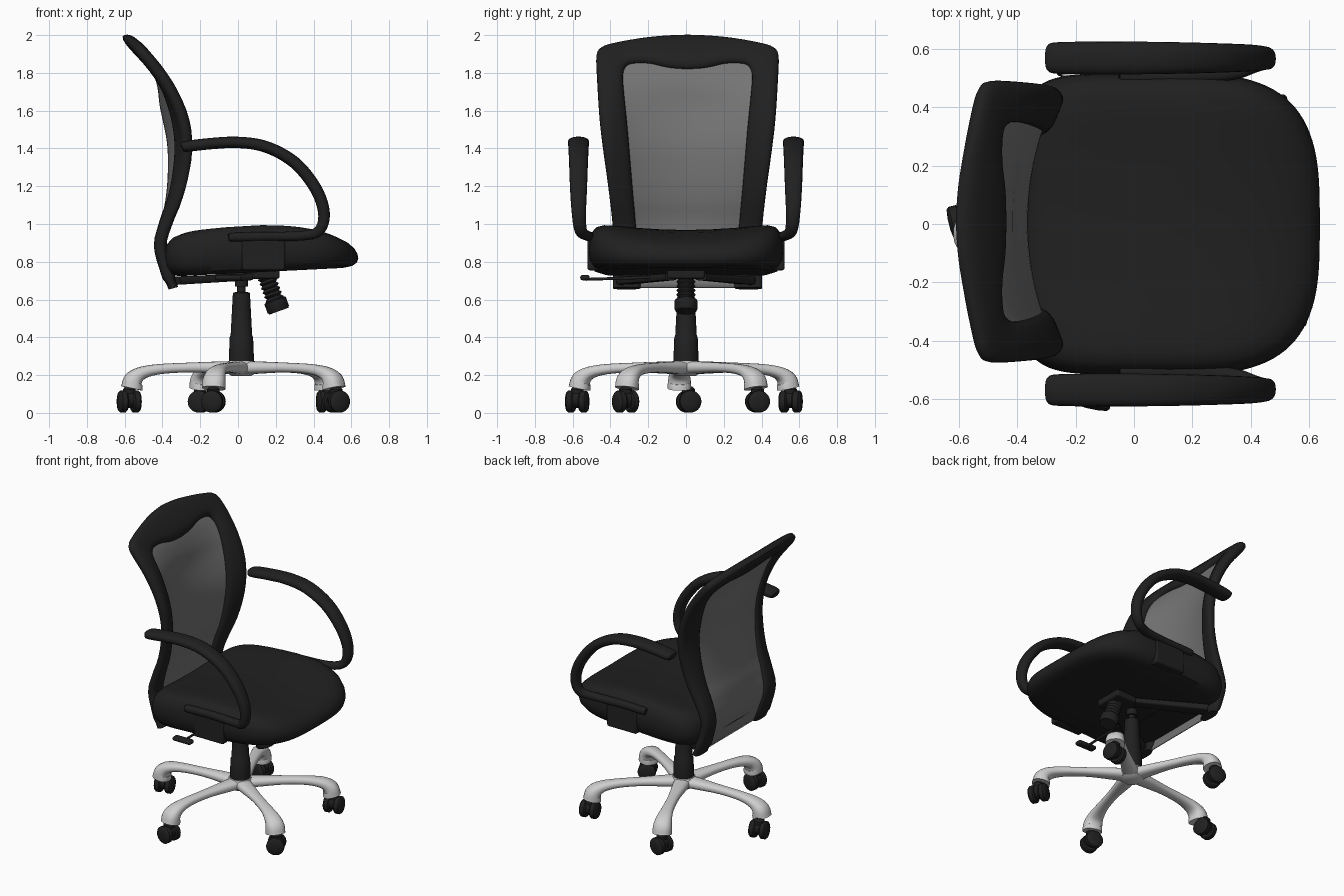
import bpy, bmesh, math
from mathutils import Matrix, Vector

if "Cube" in bpy.data.objects:
    bpy.data.objects.remove(bpy.data.objects["Cube"])


def material(name, r, g, b):
    m = bpy.data.materials.new(name)
    m.diffuse_color = (r, g, b, 1)
    m.use_nodes = True
    m.node_tree.nodes["Principled BSDF"].inputs["Base Color"].default_value = m.diffuse_color
    return m


BLACK = material("black fabric and plastic", 0.0145, 0.0145, 0.0145)
MESH = material("grey mesh", 0.175, 0.175, 0.175)
SILVER = material("silver metal", 0.62, 0.62, 0.62)


def interp(keys, t):
    """Smooth interpolation of rows (t, value, ...); returns the list of values."""
    t = min(max(t, keys[0][0]), keys[-1][0])
    i = 0
    while i < len(keys) - 2 and t > keys[i + 1][0]:
        i += 1
    a, b = keys[i], keys[i + 1]
    p, n = keys[max(i - 1, 0)], keys[min(i + 2, len(keys) - 1)]
    h = b[0] - a[0]
    s = (t - a[0]) / h
    out = []
    for k in range(1, len(a)):
        ma = (b[k] - p[k]) / (b[0] - p[0]) * h
        mb = (n[k] - a[k]) / (n[0] - a[0]) * h
        out.append((2*s**3 - 3*s*s + 1)*a[k] + (s**3 - 2*s*s + s)*ma
                   + (3*s*s - 2*s**3)*b[k] + (s**3 - s*s)*mb)
    return out


def loft(name, rings, mat, matrix=Matrix(), closed=True):
    bm = bmesh.new()
    rows = [[bm.verts.new(matrix @ Vector(p)) for p in r] for r in rings]
    n = len(rows[0])
    for a, b in zip(rows, rows[1:]):
        for j in range(n if closed else n - 1):
            k = (j + 1) % n
            bm.faces.new((a[j], a[k], b[k], b[j]))
    if closed:
        bm.faces.new(rows[0])
        bm.faces.new(rows[-1])
    bmesh.ops.recalc_face_normals(bm, faces=bm.faces)
    me = bpy.data.meshes.new(name)
    bm.to_mesh(me)
    bm.free()
    me.materials.append(mat)
    ob = bpy.data.objects.new(name, me)
    bpy.context.collection.objects.link(ob)
    return ob


def power(v, e):
    return math.copysign(abs(v) ** e, v)


def sweep(name, keys, mat, matrix, steps=48, sides=20, e=0.85):
    """Tube along (x, z) keys with in-plane radius, sideways radius and sideways shift."""
    rows = [(i, *k) for i, k in enumerate(keys)]
    last = len(keys) - 1
    rings = []
    for i in range(steps + 1):
        t = last * i / steps
        x, z, rn, ry, dy = interp(rows, t)
        a, b = interp(rows, t - 0.02), interp(rows, t + 0.02)
        d = Vector((b[0] - a[0], b[1] - a[1])).normalized()
        ring = []
        for j in range(sides):
            w = math.tau * j / sides
            c, s = power(math.cos(w), e), power(math.sin(w), e)
            ring.append((x - d.y * rn * c, dy + ry * s, z + d.x * rn * c))
        rings.append(ring)
    return loft(name, rings, mat, matrix)


def turn(name, profile, mat, origin=(0, 0, 0), axis=(0, 0, 1), sides=28):
    """Turned part from (radius, height) points along an axis."""
    m = Matrix.Translation(origin) @ Vector(axis).to_track_quat('Z', 'Y').to_matrix().to_4x4()
    rings = [[(r * math.cos(math.tau * j / sides), r * math.sin(math.tau * j / sides), h)
              for j in range(sides)] for r, h in profile]
    return loft(name, rings, mat, m)


def box(name, x0, x1, y0, y1, z0, z1, mat, bevel=0.012):
    ob = loft(name, [[(x0, y0, z), (x1, y0, z), (x1, y1, z), (x0, y1, z)] for z in (z0, z1)], mat)
    mod = ob.modifiers.new("bevel", 'BEVEL')
    mod.width, mod.segments = bevel, 3
    return ob


# Backrest surface: side profile plus a hollow in the middle
PROFILE = [(.655, -.34), (.75, -.378), (.89, -.412), (1.0, -.375), (1.13, -.318), (1.27, -.284),
           (1.42, -.272), (1.565, -.295), (1.7, -.353), (1.8, -.418), (1.9, -.50), (2.0, -.58)]
HOLLOW = [(.65, 0), (.9, 0), (1.05, .04), (1.2, .07), (1.42, .095), (1.6, .095),
          (1.75, .042), (1.86, .003), (1.92, .005), (2.0, .022)]
SHIFT = .008


def back_x(y, z):
    return interp(PROFILE, z)[0] - interp(HOLLOW, z)[0] * max(0, 1 - (y / .42) ** 2)


# Back frame: outer and inner outline (y, z, y, z), from the middle of the top to the foot
OUTLINE = [(0, 2.0, 0, 1.82), (.13, 1.993, .1, 1.828), (.27, 1.975, .2, 1.85), (.40, 1.95, .29, 1.85),
           (.455, 1.93, .328, 1.83), (.482, 1.89, .342, 1.785), (.478, 1.75, .337, 1.7),
           (.465, 1.55, .32, 1.53), (.445, 1.38, .307, 1.38), (.42, 1.2, .292, 1.2),
           (.397, 1.0, .274, 1.0), (.39, .85, .262, .85), (.395, .74, .25, .74), (.395, .66, .25, .66)]
STATIONS = [(i, *r) for i, r in enumerate(OUTLINE)]
rings = []
N = 52
for i in range(-N, N + 1):
    yo, zo, yi, zi = interp(STATIONS, abs(i) / N * 13)
    side = -1 if i < 0 else 1
    thick = 0.034 if abs(i) < N - 2 else 0.026
    ring = []
    for j in range(20):
        w = math.tau * j / 20
        t = 0.5 + 0.5 * power(math.cos(w), .7)
        y, z = yi + (yo - yi) * t, zi + (zo - zi) * t
        slope = (interp(PROFILE, z + .02)[0] - interp(PROFILE, z - .02)[0]) / .04
        n = Vector((1, 0, -slope)).normalized() * thick * power(math.sin(w), .8)
        ring.append((back_x(y, z) + n.x, side * y + SHIFT, z + n.z))
    rings.append(ring)
loft("back_frame", rings, BLACK)

# Back mesh panel, its edges hidden inside the frame
WIDTH = [(.66, .29), (1.0, .31), (1.38, .34), (1.7, .37), (1.9, .38)]
rings = []
for i in range(41):
    z = .665 + (1.89 - .665) * i / 40
    w = interp(WIDTH, z)[0]
    rings.append([(back_x(w * u / 12, z), w * u / 12 + SHIFT, z) for u in range(-12, 13)])
panel = loft("back_mesh", rings, MESH, closed=False)
panel.modifiers.new("thickness", 'SOLIDIFY').thickness = 0.008

# Seat cushion: square at the back, round at the front, raised along both sides
TOP = [(-.4, .92), (-.2, .945), (.1, .968), (.3, .962), (.45, .94), (.58, .905), (.64, .88)]
LEVELS = [(.03, 0), (.5, 0), (.84, 0), (.94, .07), (.985, .22), (1, .42), (.992, .62),
          (.965, .8), (.915, .92), (.84, .98), (.7, 1), (.5, 1), (.25, 1), (.03, 1)]
rings = []
for s, level in LEVELS:
    ring = []
    for j in range(96):
        w = math.tau * j / 96
        c, sn = math.cos(w), math.sin(w)
        e = 2 / 3.2 if c > 0 else 2 / 6
        x, y = .12 + .517 * s * power(c, e), .517 * s * power(sn, e)
        top = interp(TOP, x)[0] + .04 * (y / .5) ** 2
        bottom = .72 + .05 * (x + .39)
        ring.append((x, y, bottom + (top - bottom) * level))
    rings.append(ring)
loft("seat", rings, BLACK)

# Armrests, curving in so that the lower bar lies against the seat; (x, z, radii, shift)
ARM = [(-.295, 1.408, .012, .03, 0), (-.28, 1.41, .028, .052, 0), (-.15, 1.425, .03, .056, 0),
       (0, 1.432, .03, .056, 0), (.15, 1.408, .031, .054, 0), (.30, 1.325, .032, .05, 0),
       (.41, 1.19, .032, .045, 0), (.455, 1.06, .031, .038, -.002), (.43, .965, .028, .033, -.012),
       (.34, .938, .025, .03, -.045), (.15, .934, .024, .028, -.062),
       (-.03, .93, .023, .026, -.062), (-.048, .93, .01, .012, -.062)]
for side, label in ((1, "left"), (-1, "right")):
    flip = Matrix.Translation((0, side * .569, 0)) @ Matrix.Diagonal((1, side, 1, 1))
    sweep(label + "_armrest", ARM, BLACK, flip, steps=72)
    ys = sorted((side * .46, side * .522))
    box(label + "_arm_bracket", .02, .25, *ys, .755, .92, BLACK)
    # Sloping bar under the seat that carries the foot of the backrest
    a, b = Vector((.06, side * .08)), Vector((-.33, side * .33))
    d = b - a
    m = Matrix.Translation((a.x, a.y, 0)) @ Matrix.Rotation(math.atan2(d.y, d.x), 4, 'Z')
    sweep(label + "_back_support", [(0, .72, .018, .035, 0), (d.length, .70, .022, .045, 0)],
          BLACK, m, steps=6, e=.4)

# Tilt mechanism, gas lift and column
box("tilt_mechanism", -.12, .22, -.1, .1, .71, .76, BLACK)
CX = .018
turn("gas_lift_rod", [(.022, .6), (.022, .67), (.035, .67), (.035, .73)], BLACK, (CX, 0, 0))
turn("column", [(.066, .27), (.066, .30), (.062, .40), (.057, .41), (.047, .60), (.045, .635), (.03, .64)],
     BLACK, (CX, 0, 0))

# Tension knob: ribbed bellows and a cap
ribs = [(.05 if i % 2 else .038, .012 * i) for i in range(14)]
turn("tension_knob", ribs + [(.05, .16), (.06, .165), (.06, .215), (.053, .225)],
     BLACK, (.14, 0, .75), (.34, 0, -.94))

# Height lever with a flat paddle
turn("lever_rod", [(.008, 0), (.008, .43)], BLACK, (-.05, -.1, .72), (0, -1, -.03), 10)
box("lever_paddle", -.12, .02, -.56, -.51, .702, .73, BLACK)

# Star base: hub, five legs and twin-wheel casters
turn("base_hub", [(.05, .195), (.075, .21), (.085, .24), (.07, .275), (.05, .28)], SILVER, (CX, 0, 0))
LEG = [(.02, .238, .036, .055, 0), (.12, .24, .032, .048, 0), (.28, .24, .026, .036, 0),
       (.43, .232, .027, .038, 0), (.525, .212, .034, .05, 0), (.572, .175, .05, .06, 0),
       (.582, .13, .058, .062, 0)]
WHEEL = [(.02, -.022), (.05, -.022), (.058, -.014), (.058, .012), (.05, .02), (.02, .024)]
AXLES = [(1, .2), (.2, 1), (1, .25), (.2, 1), (-.45, .9)]
for i in range(5):
    m = Matrix.Translation((CX, 0, 0)) @ Matrix.Rotation(math.radians(39.5 + 72 * i), 4, 'Z')
    sweep("base_leg", LEG, SILVER, m, steps=30)
    p = m @ Vector((.595, 0, .06))
    axis = Vector((*AXLES[i], 0)).normalized()
    if i == 2:
        p.y += .05
    for s in (-1, 1):
        turn("caster_wheel", WHEEL, BLACK, p + axis * s * .036, axis * s)
    turn("caster_housing", [(.045, -.016), (.045, .016)], BLACK, p + Vector((0, 0, .012)), axis)
    turn("caster_stem", [(.034, .04), (.034, .065), (.02, .08)], BLACK, p)

# Smooth shading with sharp edges kept
bpy.ops.object.select_all(action='SELECT')
bpy.context.view_layer.objects.active = bpy.data.objects["seat"]
bpy.ops.object.shade_smooth_by_angle(angle=math.radians(40))
